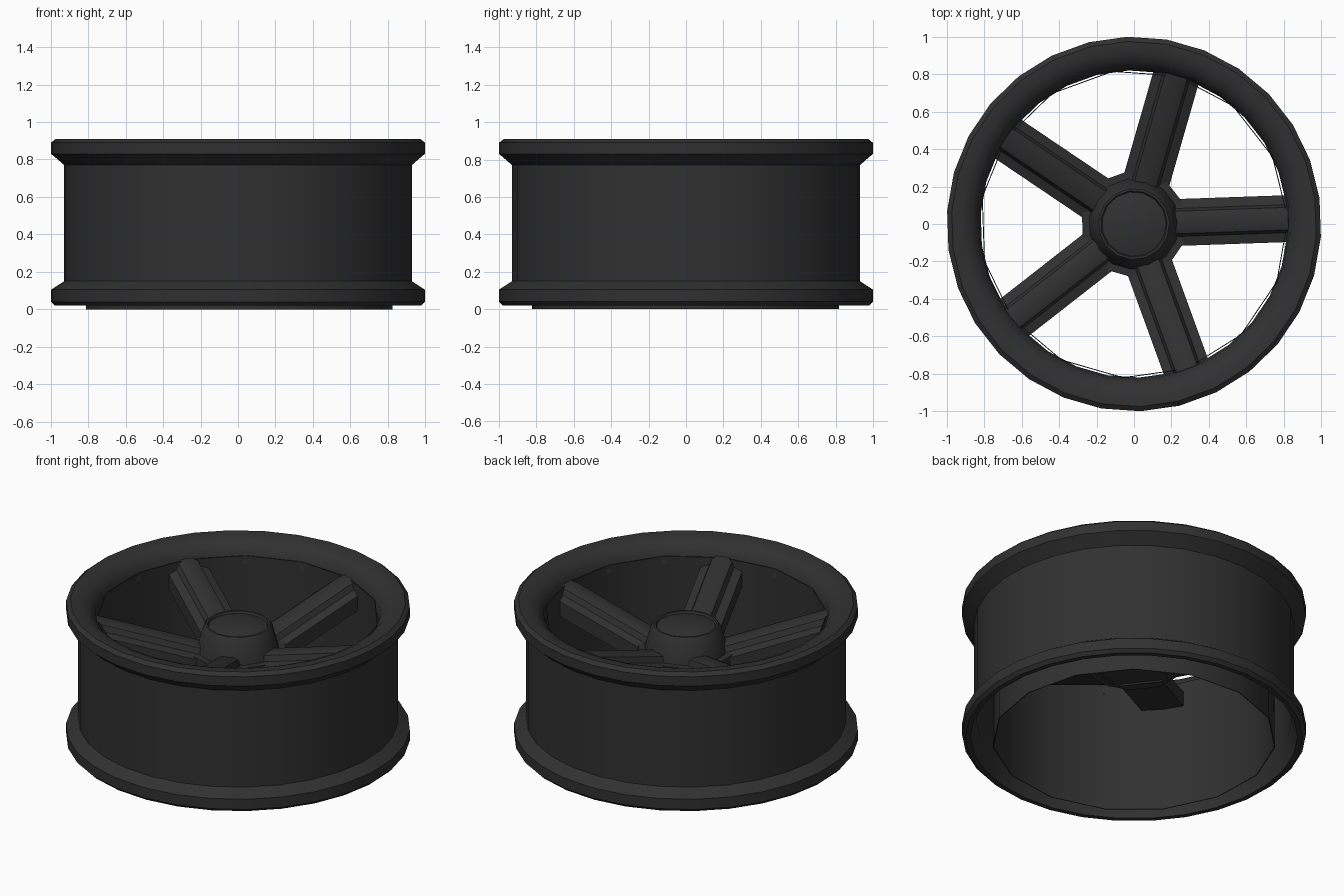
import bpy, bmesh
from math import radians, sin, cos

if "Cube" in bpy.data.objects:
    bpy.data.objects.remove(bpy.data.objects["Cube"])

metal = bpy.data.materials.new("dark grey metal")
metal.diffuse_color = (0.03, 0.03, 0.03, 1)
metal.use_nodes = True
metal.node_tree.nodes["Principled BSDF"].inputs["Base Color"].default_value = metal.diffuse_color
TURN = 2  # angle of the first spoke, degrees


def finish(name, bm, angle=35):
    bmesh.ops.remove_doubles(bm, verts=bm.verts, dist=1e-5)
    bmesh.ops.recalc_face_normals(bm, faces=bm.faces)
    me = bpy.data.meshes.new(name)
    bm.to_mesh(me)
    bm.free()
    me.materials.append(metal)
    ob = bpy.data.objects.new(name, me)
    bpy.context.collection.objects.link(ob)
    bpy.ops.object.select_all(action='DESELECT')
    ob.select_set(True)
    bpy.context.view_layer.objects.active = ob
    bpy.ops.object.shade_smooth_by_angle(angle=radians(angle))
    return ob


def lathe(name, profile, sides, offset, closed=False, angle=35):
    """Spin (radius, z) points around the z axis."""
    bm = bmesh.new()
    rings = []
    for i in range(sides):
        a = radians(offset + 360 * i / sides)
        rings.append([bm.verts.new((r * cos(a), r * sin(a), z)) for r, z in profile])
    n = len(profile)
    for i in range(sides):
        p, q = rings[i], rings[(i + 1) % sides]
        for j in range(n if closed else n - 1):
            k = (j + 1) % n
            bm.faces.new((p[j], q[j], q[k], p[k]))
    bmesh.ops.remove_doubles(bm, verts=bm.verts, dist=1e-5)
    return finish(name, bm, angle)


# outer rim: flanges, barrel and rounded front lip, hollow at the back
lathe("outer_rim", [
    (0.82, 0.77), (0.83, 0.84), (0.87, 0.885), (0.92, 0.908), (0.975, 0.91),
    (1.0, 0.89), (1.0, 0.83), (0.93, 0.77), (0.93, 0.15), (1.0, 0.105),
    (1.0, 0.04), (0.98, 0.02), (0.95, 0.02), (0.94, 0.07), (0.915, 0.13),
    (0.915, 0.77)], 30, TURN + 6, closed=True)

# coarse inner barrel
lathe("inner_barrel", [(0.82, 0.0), (0.82, 0.82), (0.825, 0.82), (0.825, 0.0)],
      15, TURN, closed=True)

# hub plate carrying the spokes
lathe("hub_plate", [(0, 0.5), (0.29, 0.5), (0.29, 0.61), (0, 0.61)], 10, TURN + 18)

# tapered centre cap with shallow dome
lathe("centre_cap", [(0.25, 0.55), (0.245, 0.6), (0.205, 0.745), (0.19, 0.765),
                     (0.178, 0.765), (0.172, 0.752), (0.1, 0.772), (0, 0.778)],
      15, TURN)

# five sloping spokes with a raised centre ridge
half = [(0.125, -0.11), (0.125, -0.015), (0.075, 0.0), (0.06, 0.035), (0.035, 0.045)]
section = half + [(-y, h) for y, h in reversed(half)]
for s in range(5):
    a = radians(TURN + 72 * s)
    bm = bmesh.new()
    ends = []
    for r, z in ((0.2, 0.6), (0.845, 0.785)):
        ends.append([bm.verts.new((r * cos(a) - y * sin(a), r * sin(a) + y * cos(a), z + h))
                     for y, h in section])
    n = len(section)
    for j in range(n):
        k = (j + 1) % n
        bm.faces.new((ends[0][j], ends[0][k], ends[1][k], ends[1][j]))
    for e in ends:
        bm.faces.new(e)
    finish(f"spoke_{s + 1}", bm)
